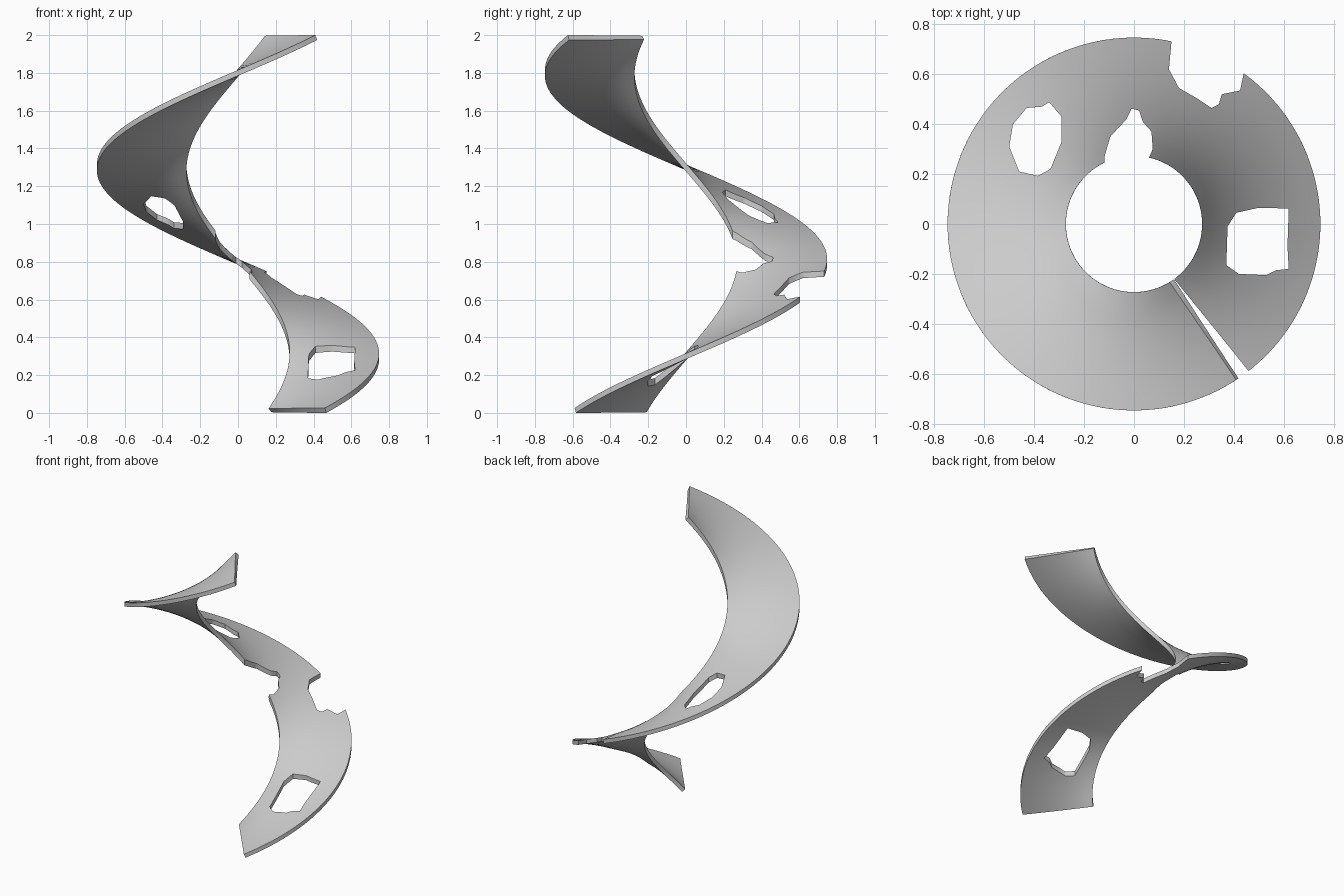
import bpy, bmesh
from math import pi, cos, sin, radians

if "Cube" in bpy.data.objects:
    bpy.data.objects.remove(bpy.data.objects["Cube"])

R_IN, R_OUT = 0.273, 0.747
Z_LOW, Z_HIGH = 0.013, 1.987
THICK = 0.028
STEPS, RINGS = 144, 10


def new_object(name, bm):
    bmesh.ops.recalc_face_normals(bm, faces=bm.faces)
    mesh = bpy.data.meshes.new(name)
    bm.to_mesh(mesh)
    bm.free()
    obj = bpy.data.objects.new(name, mesh)
    bpy.context.collection.objects.link(obj)
    return obj


def prism(name, outline):
    """Tall vertical cutter from a plan-view outline."""
    bm = bmesh.new()
    face = bm.faces.new([bm.verts.new((x, y, -0.5)) for x, y in outline])
    top = bmesh.ops.extrude_face_region(bm, geom=[face])["geom"]
    verts = [v for v in top if isinstance(v, bmesh.types.BMVert)]
    bmesh.ops.translate(bm, verts=verts, vec=(0, 0, 3))
    obj = new_object(name, bm)
    obj.hide_render = True
    return obj


# Spiral ribbon: one full turn rising two units
bm = bmesh.new()
rows = []
for i in range(STEPS + 1):
    z = Z_LOW + (Z_HIGH - Z_LOW) * i / STEPS
    a = pi * z + radians(-54)
    radii = [R_IN + (R_OUT - R_IN) * j / RINGS for j in range(RINGS + 1)]
    rows.append([bm.verts.new((r * cos(a), r * sin(a), z)) for r in radii])
for lo, hi in zip(rows, rows[1:]):
    for j in range(RINGS):
        bm.faces.new((lo[j], lo[j + 1], hi[j + 1], hi[j]))
ribbon = new_object("spiral_ribbon", bm)
solid = ribbon.modifiers.new("thickness", 'SOLIDIFY')
solid.thickness = THICK
solid.offset = 0

# Plan outlines of the two holes and two torn edge notches
cuts = {
    "lower_hole_cutter": [
        (0.375, -0.01), (0.41, 0.045), (0.5, 0.065), (0.62, 0.062), (0.615, -0.09),
        (0.62, -0.18), (0.57, -0.185), (0.53, -0.205), (0.42, -0.2), (0.37, -0.165)],
    "upper_hole_cutter": [
        (-0.34, 0.488), (-0.29, 0.43), (-0.29, 0.33), (-0.335, 0.22), (-0.385, 0.193),
        (-0.46, 0.21), (-0.5, 0.31), (-0.485, 0.4), (-0.43, 0.465), (-0.37, 0.47)],
    "inner_notch_cutter": [
        (-0.12, 0.1), (-0.118, 0.27), (-0.095, 0.35), (-0.03, 0.42), (-0.01, 0.462),
        (0.02, 0.455), (0.035, 0.41), (0.07, 0.37), (0.075, 0.3), (0.06, 0.265), (0.06, 0.1)],
    "outer_notch_cutter": [
        (0.15, 0.95), (0.15, 0.73), (0.14, 0.62), (0.18, 0.545), (0.25, 0.505),
        (0.31, 0.465), (0.34, 0.48), (0.352, 0.52), (0.425, 0.535), (0.44, 0.605), (0.6, 0.9)],
}
cutters = [prism(name, outline) for name, outline in cuts.items()]
for c in cutters:
    mod = ribbon.modifiers.new(c.name, 'BOOLEAN')
    mod.operation = 'DIFFERENCE'
    mod.solver = 'EXACT'
    mod.object = c

# Apply everything, then drop the cutters
bpy.context.view_layer.objects.active = ribbon
ribbon.select_set(True)
for name in [m.name for m in ribbon.modifiers]:
    bpy.ops.object.modifier_apply(modifier=name)
for c in cutters:
    bpy.data.objects.remove(c)
bpy.ops.object.shade_smooth_by_angle(angle=radians(35))
